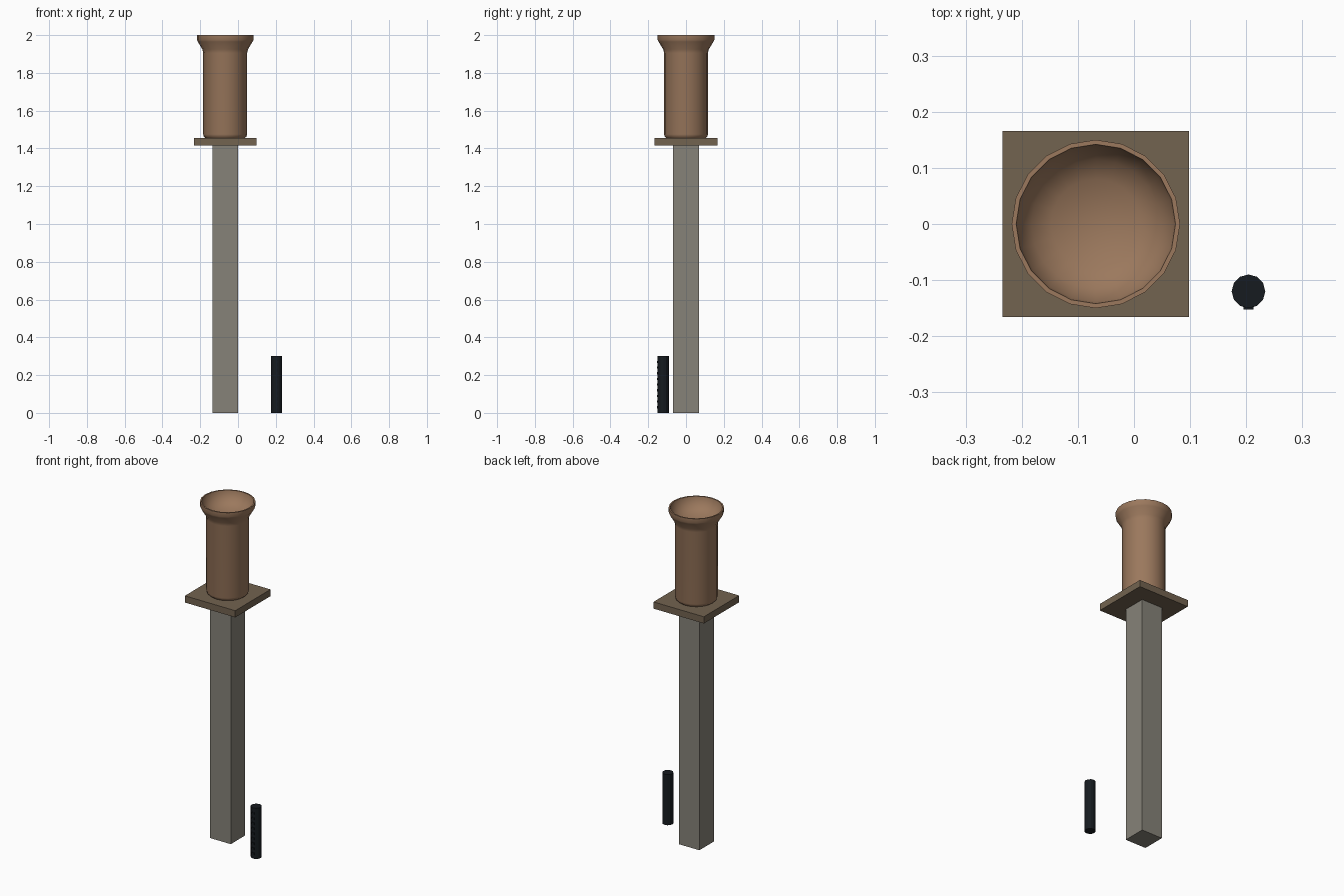
import bpy, bmesh, math
from mathutils import Matrix, Vector

if "Cube" in bpy.data.objects:
    bpy.data.objects.remove(bpy.data.objects["Cube"])

CX = -0.068  # axis of post, plate and urn


def material(name, color):
    m = bpy.data.materials.new(name)
    m.diffuse_color = (*color, 1)
    m.use_nodes = True
    m.node_tree.nodes["Principled BSDF"].inputs["Base Color"].default_value = m.diffuse_color
    return m


def finish(name, bm, mat, smooth=None):
    bmesh.ops.recalc_face_normals(bm, faces=bm.faces)
    me = bpy.data.meshes.new(name)
    bm.to_mesh(me)
    bm.free()
    ob = bpy.data.objects.new(name, me)
    bpy.context.collection.objects.link(ob)
    me.materials.append(mat)
    if smooth is not None:
        bpy.ops.object.select_all(action='DESELECT')
        ob.select_set(True)
        bpy.context.view_layer.objects.active = ob
        bpy.ops.object.shade_smooth_by_angle(angle=math.radians(smooth))
    return ob


def add_box(bm, center, size):
    bmesh.ops.create_cube(bm, size=1, matrix=Matrix.Translation(center) @ Matrix.Diagonal((*size, 1)))


def box(name, center, size, mat):
    bm = bmesh.new()
    add_box(bm, center, size)
    return finish(name, bm, mat)


def lathe(name, profile, sides, mat, smooth):
    bm = bmesh.new()
    vs = [bm.verts.new((r, 0, z)) for r, z in profile]
    es = [bm.edges.new(p) for p in zip(vs, vs[1:])]
    bmesh.ops.spin(bm, geom=vs + es, cent=(0, 0, 0), axis=(0, 0, 1),
                   angle=2 * math.pi, steps=sides, use_duplicate=False)
    bmesh.ops.remove_doubles(bm, verts=bm.verts, dist=1e-4)
    bmesh.ops.translate(bm, verts=bm.verts, vec=Vector((CX, 0, 0)))
    return finish(name, bm, mat, smooth)


stone = material("stone", (0.24, 0.225, 0.19))
slab = material("slab", (0.17, 0.125, 0.08))
wood = material("wood", (0.33, 0.19, 0.11))
black = material("black", (0.008, 0.011, 0.014))

# Square post and its top plate
box("post", (CX, 0, 0.7075), (0.136, 0.136, 1.415), stone)
box("top_plate", (CX, 0, 1.435), (0.332, 0.332, 0.04), slab)

# Flared cup with a dished top
lathe("flared_cup", [(0, 1.455), (0.104, 1.455), (0.113, 1.463), (0.116, 1.475),
                     (0.116, 1.905), (0.121, 1.925), (0.145, 1.965), (0.15, 1.975),
                     (0.15, 2.0), (0.142, 2.0), (0.138, 1.98), (0.115, 1.945),
                     (0.08, 1.925), (0, 1.91)], 20, wood, 40)

# Slim dark cylinder with a row of small studs on its front
bm = bmesh.new()
bmesh.ops.create_cone(bm, cap_ends=True, segments=12, radius1=0.03, radius2=0.03, depth=0.302,
                      matrix=Matrix.Translation((0.204, -0.12, 0.151)))
finish("side_cylinder", bm, black)
bm = bmesh.new()
for i in range(9):
    add_box(bm, (0.204, -0.149, 0.03 + i * 0.03), (0.018, 0.007, 0.012))
finish("studs", bm, black)
